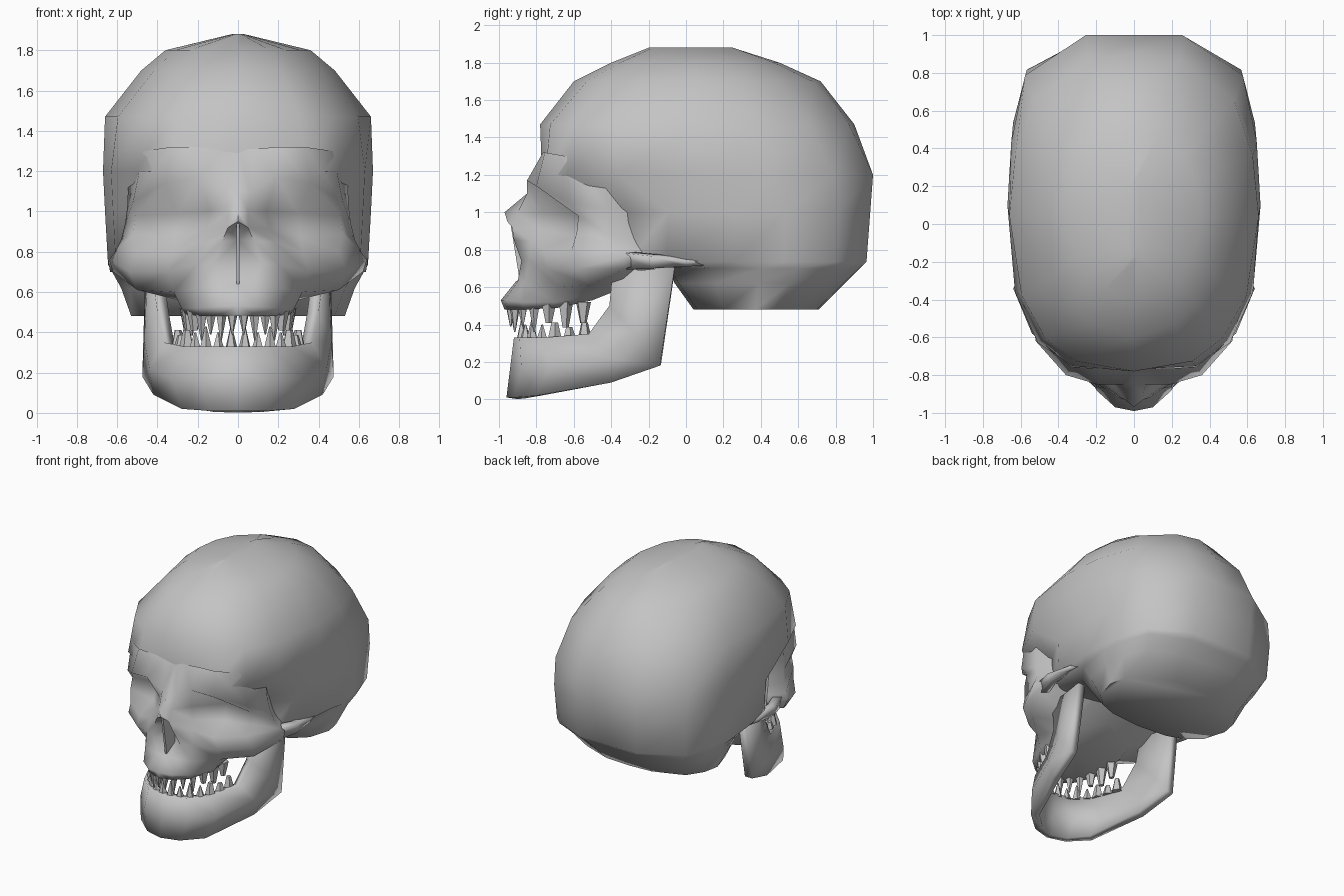
import bpy
import bmesh
import math
from mathutils import Matrix, Vector

if "Cube" in bpy.data.objects:
    bpy.data.objects.remove(bpy.data.objects["Cube"], do_unlink=True)

GREY = (0.55, 0.55, 0.55, 1.0)
bone = bpy.data.materials.new("bone_grey")
bone.use_nodes = True
bone.diffuse_color = GREY
bone.node_tree.nodes["Principled BSDF"].inputs["Base Color"].default_value = GREY


def finish(name, bm, angle=60, mirror=False, thickness=0.0):
    """Turn a bmesh into a shaded object, optionally mirrored and thickened."""
    mesh = bpy.data.meshes.new(name)
    bm.to_mesh(mesh)
    bm.free()
    obj = bpy.data.objects.new(name, mesh)
    bpy.context.scene.collection.objects.link(obj)
    mesh.materials.append(bone)
    bpy.ops.object.select_all(action="DESELECT")
    bpy.context.view_layer.objects.active = obj
    obj.select_set(True)
    if mirror:
        mod = obj.modifiers.new("mirror", "MIRROR")
        mod.merge_threshold = 0.002
        bpy.ops.object.modifier_apply(modifier=mod.name)
    if thickness:
        mod = obj.modifiers.new("thickness", "SOLIDIFY")
        mod.thickness = thickness
        mod.offset = -1
        bpy.ops.object.modifier_apply(modifier=mod.name)
    bpy.ops.object.shade_smooth_by_angle(angle=math.radians(angle))
    return obj


def sheet(rows):
    """Skin a grid of points; rows run downwards, columns run outwards."""
    bm = bmesh.new()
    grid = [[bm.verts.new(point) for point in row] for row in rows]
    for upper, lower in zip(grid, grid[1:]):
        for c in range(len(upper) - 1):
            bm.faces.new((upper[c], lower[c], lower[c + 1], upper[c + 1]))
    bmesh.ops.remove_doubles(bm, verts=bm.verts, dist=0.001)
    return bm


# Cranium: one plan outline, scaled at each level and pulled towards an ellipse
half_outline = [(0, -1), (.49, -.98), (.76, -.84), (.94, -.54), (1, -.02),
                (.97, .36), (.86, .76), (.38, 1), (0, 1)]
outline = half_outline + [(-x, y) for x, y in half_outline[-2:0:-1]]
# height, half width, front y, back y, roundness
levels = [(.48, .53, .04, .71, .5), (.62, .58, -.06, .85, .3),
          (.70, .625, -.10, .93, .1), (.735, .645, -.42, .965, 0),
          (1.0, .66, -.42, .985, 0), (1.2, .67, -.77, 1.0, 0),
          (1.47, .66, -.78, .90, .5), (1.70, .48, -.60, .72, 1),
          (1.80, .36, -.40, .50, 1), (1.88, .03, -.2, .25, 1)]
bm = bmesh.new()
rings = []
for z, width, front, back, roundness in levels:
    ring = []
    for x, y in outline:
        pull = math.hypot(x, y) ** -roundness
        mid, depth = (front + back) / 2, (back - front) / 2
        ring.append(bm.verts.new((x * pull * width, mid + y * pull * depth, z)))
    rings.append(ring)
count = len(outline)
for low, high in zip(rings, rings[1:]):
    for i in range(count):
        j = (i + 1) % count
        bm.faces.new((low[i], low[j], high[j], high[i]))
bm.faces.new(rings[0])
bm.faces.new(rings[-1])
bmesh.ops.recalc_face_normals(bm, faces=bm.faces)
finish("cranium", bm)

# Face: brow, eye sockets and nasal opening, from the midline outwards
orbit_rows = [
    [(0, -.765, 1.31), (.08, -.765, 1.31), (.2, -.765, 1.32),
     (.33, -.755, 1.32), (.47, -.64, 1.30), (.54, -.44, 1.24)],
    [(0, -.85, 1.1), (.06, -.85, 1.1), (.19, -.85, 1.17),
     (.36, -.80, 1.14), (.52, -.62, 1.05), (.55, -.42, 1.02)],
    [(0, -.97, 1.0), (.05, -.90, 1.0), (.14, -.77, 1.0),
     (.3, -.57, .99), (.51, -.575, .98), (.56, -.40, .94)],
    [(0, -.955, .95), (.05, -.93, .92), (.16, -.79, .91),
     (.31, -.60, .87), (.52, -.585, .89), (.58, -.38, .86)],
    [(0, -.80, .86), (.08, -.92, .85), (.18, -.83, .85),
     (.32, -.76, .80), (.5, -.61, .80), (.61, -.36, .80)],
]
# Cheekbone, nasal floor and upper jaw
maxilla_rows = [
    [(0, -.78, .70), (.115, -.88, .74), (.2, -.84, .74),
     (.35, -.74, .70), (.54, -.58, .70), (.64, -.34, .76)],
    [(0, -.91, .63), (.07, -.90, .63), (.2, -.86, .62),
     (.32, -.68, .60), (.5, -.52, .61), (.62, -.32, .70)],
    [(0, -.99, .53), (.1, -.97, .53), (.2, -.88, .52),
     (.28, -.70, .52), (.3, -.5, .56), (.28, -.35, .60)],
    [(0, -.97, .48), (.1, -.94, .48), (.18, -.86, .48),
     (.26, -.68, .49), (.27, -.5, .53), (.26, -.35, .59)],
]
face_rows = orbit_rows + maxilla_rows
# Palate closes the upper jaw, and an extra column sinks into the cranium
face_rows.append([(0, y + .06, z + .06) for x, y, z in face_rows[-1]])
for row in face_rows:
    x, y, z = row[-1]
    row.append((x * .75, y + .22, max(z, .76)))
finish("face", sheet(face_rows), angle=85, mirror=True)

# Nasal septum
bm = bmesh.new()
septum_side = [(-.94, .95), (-.78, .95), (-.76, .64), (-.89, .64)]
septum_face = bm.faces.new([bm.verts.new((-.008, y, z)) for y, z in septum_side])
extruded = bmesh.ops.extrude_face_region(bm, geom=[septum_face])["geom"]
moved = [v for v in extruded if isinstance(v, bmesh.types.BMVert)]
bmesh.ops.translate(bm, verts=moved, vec=(.016, 0, 0))
bmesh.ops.recalc_face_normals(bm, faces=bm.faces)
finish("nasal_septum", bm, angle=30)

# Cheek arches, running back until they sink into the cranium
arch_rows = [
    [(.58, -.40, .79), (.645, -.18, .765), (.635, .0, .74), (.60, .2, .735)],
    [(.57, -.38, .69), (.635, -.18, .70), (.62, .0, .71), (.58, .2, .72)],
]
finish("cheek_arches", sheet(arch_rows), angle=100, mirror=True, thickness=0.06)

# Lower jaw: body and upright branch
jaw_rows = [
    [(0, -.92, .33), (.15, -.89, .33), (.27, -.77, .33),
     (.37, -.52, .35), (.40, -.41, .50), (.43, -.39, .71)],
    [(0, -.94, .17), (.19, -.88, .17), (.33, -.73, .17),
     (.44, -.42, .22), (.465, -.28, .36), (.45, -.24, .69)],
    [(0, -.96, .01), (.14, -.92, .01), (.28, -.80, .02),
     (.42, -.40, .09), (.475, -.14, .18), (.46, -.06, .71)],
]
finish("lower_jaw", sheet(jaw_rows), angle=100, mirror=True, thickness=0.06)


def teeth(name, width, depth, root, direction, lengths):
    """Pointed teeth along a half ellipse; direction is the way they grow."""
    bm = bmesh.new()
    per_side = 7
    for side in (-1, 1):
        for i in range(per_side):
            t = math.radians(90) * (i + .5) / per_side
            molar = i >= 4
            length = lengths[i % 2] * (.85 if molar else 1)
            wide, tip = (.042, .018) if molar else (.034, .004)
            centre = Vector((side * width * math.sin(t),
                             -.5 - depth * math.cos(t),
                             root + direction * length / 2))
            turn = Matrix.Rotation(side * t, 4, "Z")
            bmesh.ops.create_cone(
                bm, cap_ends=True, segments=5, depth=length,
                radius1=tip if direction < 0 else wide,
                radius2=wide if direction < 0 else tip,
                matrix=Matrix.Translation(centre) @ turn)
    finish(name, bm, angle=30)


# Teeth
teeth("upper_teeth", .255, .44, .52, -1, (.13, .16))
teeth("lower_teeth", .30, .38, .31, 1, (.12, .09))
